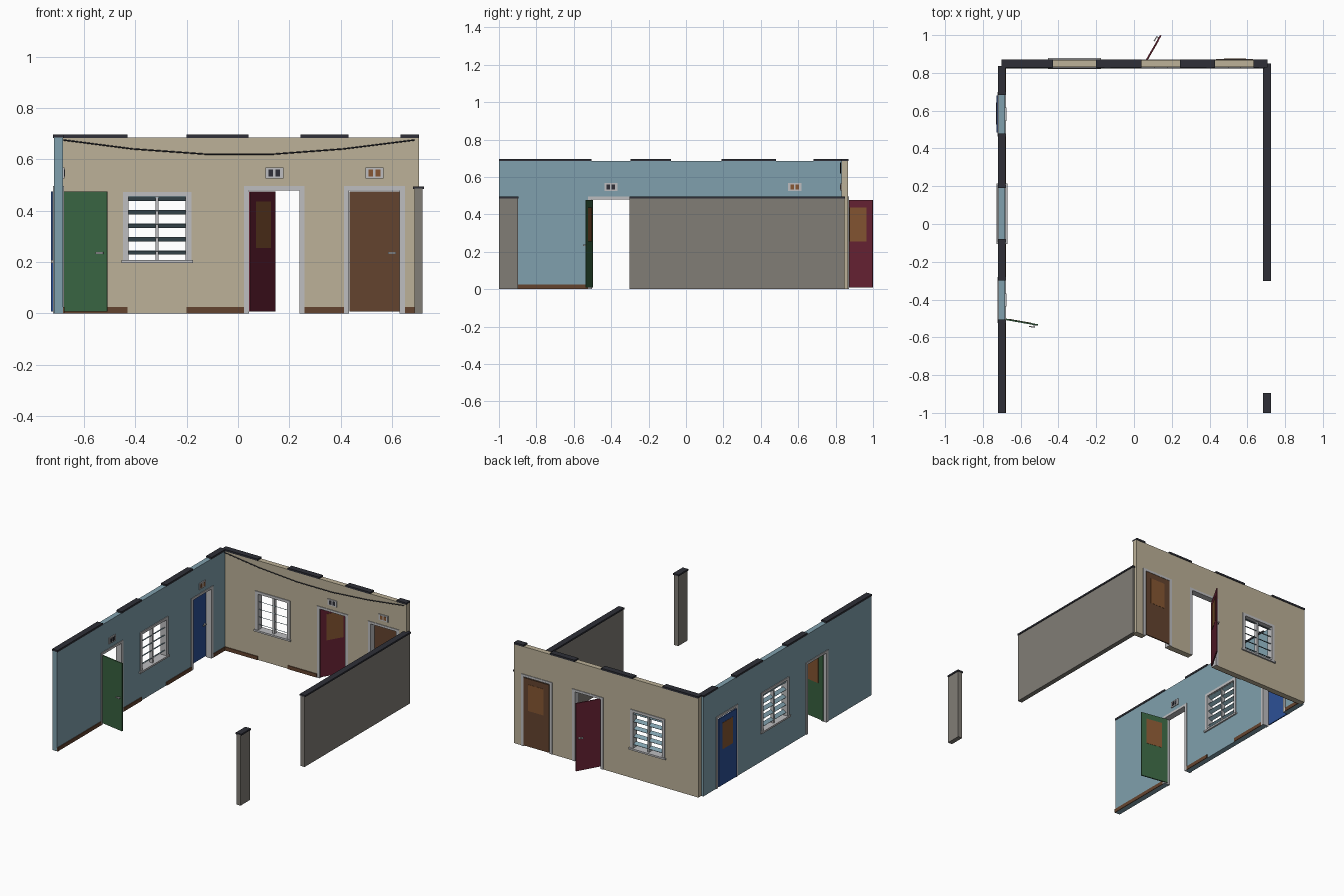
import bpy, bmesh, math
from mathutils import Matrix, Vector

if "Cube" in bpy.data.objects:
    bpy.data.objects.remove(bpy.data.objects["Cube"])


def mat(name, r, g, b):
    m = bpy.data.materials.new(name)
    m.diffuse_color = [((c / 255 + 0.055) / 1.055) ** 2.4 for c in (r, g, b)] + [1]
    m.use_nodes = True
    m.node_tree.nodes["Principled BSDF"].inputs["Base Color"].default_value = m.diffuse_color
    return m


BLUE_WALL = mat("pale blue plaster", 128, 160, 173)
TAN_WALL = mat("tan plaster", 188, 177, 152)
GREY_WALL = mat("grey render", 129, 125, 118)
CAP = mat("charcoal", 46, 47, 55)
TRIM = mat("light grey trim", 190, 190, 192)
BROWN = mat("brown wood", 100, 68, 47)
GREEN = mat("green paint", 56, 99, 65)
MAROON = mat("maroon paint", 104, 34, 52)
BLUE = mat("blue paint", 44, 80, 150)
AMBER = mat("amber panel", 134, 86, 50)

T = 0.018       # half wall thickness
H = 0.686       # wall height
DOOR_TOP = 0.483
WIN = (0.203, 0.462)


def finish(bm, name, material, xf):
    bmesh.ops.recalc_face_normals(bm, faces=bm.faces)
    bm.transform(xf)
    me = bpy.data.meshes.new(name)
    bm.to_mesh(me)
    bm.free()
    me.materials.append(material)
    ob = bpy.data.objects.new(name, me)
    bpy.context.collection.objects.link(ob)
    return ob


def box(name, material, u, v, z, xf=Matrix()):
    """Box from (min, max) ranges along, across and up."""
    bm = bmesh.new()
    bmesh.ops.create_cube(bm, size=1)
    for p in bm.verts:
        p.co = Vector([(r[0] + r[1]) / 2 + c * (r[1] - r[0])
                       for c, r in zip(p.co, (u, v, z))])
    return finish(bm, name, material, xf)


def wall(name, material, u0, u1, holes, xf):
    """Slab with rectangular openings (a, b, bottom, top)."""
    us = sorted({u0, u1} | {h[i] for h in holes for i in (0, 1)})
    zs = sorted({0, H} | {h[i] for h in holes for i in (2, 3)})
    bm = bmesh.new()
    for a, b in zip(us, us[1:]):
        for c, d in zip(zs, zs[1:]):
            if any(h[0] <= a and b <= h[1] and h[2] <= c and d <= h[3] for h in holes):
                continue
            bm.faces.new([bm.verts.new((x, -T, z))
                          for x, z in ((a, c), (b, c), (b, d), (a, d))])
    bmesh.ops.remove_doubles(bm, verts=bm.verts, dist=1e-5)
    ext = bmesh.ops.extrude_face_region(bm, geom=bm.faces[:], use_keep_orig=True)
    moved = [g for g in ext["geom"] if isinstance(g, bmesh.types.BMVert)]
    bmesh.ops.translate(bm, verts=moved, vec=(0, 2 * T, 0))
    finish(bm, name, material, xf)


def window(name, a, b, xf):
    z0, z1 = WIN
    d = (-0.023, 0.023)
    for side, u in (("left", (a - 0.018, a + 0.004)), ("right", (b - 0.004, b + 0.018))):
        box(f"{name}_{side}_jamb", TRIM, u, d, (z0, z1 + 0.012), xf)
    box(name + "_head", TRIM, (a, b), d, (z1 - 0.006, z1 + 0.012), xf)
    box(name + "_sill", TRIM, (a - 0.025, b + 0.025), (-0.029, 0.029), (0.196, 0.208), xf)
    m = (a + b) / 2
    box(name + "_mullion", TRIM, (m - 0.006, m + 0.006), (-0.012, 0.012), (z0, z1), xf)
    # tilted louvre slats, outer edge lower
    for i in range(5):
        tilt = xf @ Matrix.Translation((0, 0, 0.237 + i * 0.0525)) @ Matrix.Rotation(math.radians(-30), 4, 'X')
        box(f"{name}_slat_{i + 1}", BLUE_WALL, (a + 0.004, b - 0.004),
            (-0.014, 0.014), (-0.0015, 0.0015), tilt)


def door(name, material, a, b, angle, hinge_v, panel_side, xf):
    # casing around the opening
    d = (-0.022, 0.022)
    box(name + "_left_jamb", TRIM, (a - 0.017, a + 0.003), d, (0, DOOR_TOP + 0.013), xf)
    box(name + "_right_jamb", TRIM, (b - 0.003, b + 0.017), d, (0, DOOR_TOP + 0.013), xf)
    box(name + "_head", TRIM, (a, b), d, (DOOR_TOP - 0.003, DOOR_TOP + 0.013), xf)
    # hinged leaf with a panel on one face and a lever handle on the other
    leaf = xf @ Matrix.Translation((a + 0.005, hinge_v, 0)) @ Matrix.Rotation(math.radians(angle), 4, 'Z')
    box(name + "_leaf", material, (0, 0.194), (-0.004, 0.004), (0.008, 0.476), leaf)

    def strip(s, v0, v1):
        return tuple(sorted((s * v0, s * v1)))
    s = panel_side
    box(name + "_panel", AMBER, (0.042, 0.158), strip(s, 0.003, 0.0055), (0.255, 0.437), leaf)
    box(name + "_handle_stem", TRIM, (0.172, 0.18), strip(-s, 0.003, 0.016), (0.231, 0.239), leaf)
    box(name + "_handle_lever", TRIM, (0.15, 0.18), strip(-s, 0.012, 0.018), (0.231, 0.239), leaf)


def switch_plate(name, u, insert, xf):
    box(name, TRIM, (u - 0.035, u + 0.035), (-T - 0.006, -T), (0.526, 0.568), xf)
    for i, c in enumerate((u - 0.014, u + 0.014)):
        box(f"{name}_insert_{i + 1}", insert, (c - 0.009, c + 0.009),
            (-T - 0.008, -T - 0.005), (0.534, 0.56), xf)


def room_side(name, material, u0, u1, win, doors, xf):
    """Full-height wall with one window and two doors, negative v facing indoors."""
    holes = [(*win, *WIN)] + [(d[2], d[3], 0, DOOR_TOP) for d in doors]
    wall(name + "_wall", material, u0, u1, holes, xf)
    window(name + "_window", *win, xf)
    for n, (label, m, a, b, ang, hv, ps, insert) in enumerate(doors):
        door(f"{name}_{label}_door", m, a, b, ang, hv, ps, xf)
        switch_plate(f"{name}_switch_{n + 1}", (a + b) / 2, insert, xf)
    # caps and skirting only on the solid stretches
    gaps = sorted((h[0], h[1], h[2] == 0) for h in holes)
    starts = [(u0, False)] + [(g[1], g[2]) for g in gaps]
    ends = [(g[0], g[2]) for g in gaps] + [(u1, False)]
    for i, ((a, da), (b, db)) in enumerate(zip(starts, ends)):
        box(f"{name}_cap_{i + 1}", CAP, (a, b), (-0.021, 0.021), (H - 0.002, 0.697), xf)
        box(f"{name}_skirting_{i + 1}", BROWN, (a + 0.017 * da, b - 0.017 * db),
            (-T - 0.005, -T), (0, 0.025), xf)


back = Matrix.Translation((0, 0.849, 0))
left = Matrix.Translation((-0.70, 0, 0)) @ Matrix.Rotation(math.pi / 2, 4, 'Z')

room_side("back", TAN_WALL, -0.702, 0.706, (-0.43, -0.20), [
    ("maroon", MAROON, 0.04, 0.243, 60, -0.018, -1, CAP),
    ("brown", BROWN, 0.43, 0.633, 0, 0.021, 1, AMBER)], back)
room_side("left", BLUE_WALL, -1.0, 0.836, (-0.08, 0.19), [
    ("green", GREEN, -0.506, -0.298, -100, 0.0, 1, CAP),
    ("blue", BLUE, 0.48, 0.683, 0, 0.024, 1, AMBER)], left)

# low boundary wall on the right, with its separate end pier
for name, y0, y1 in (("boundary_wall", -0.302, 0.848), ("boundary_pier", -1.0, -0.898)):
    box(name, GREY_WALL, (0.688, 0.72), (y0, y1), (0, 0.486))
    box(name + "_cap", CAP, (0.683, 0.725), (y0, y1 + 0.003), (0.484, 0.495))

# cable sagging along the back wall
cu = bpy.data.curves.new("cable", 'CURVE')
cu.dimensions = '3D'
cu.bevel_depth = 0.003
cu.bevel_resolution = 1
sp = cu.splines.new('POLY')
sp.points.add(5)
for p, (x, z) in zip(sp.points, ((-0.682, 0.676), (-0.41, 0.641), (-0.13, 0.621),
                                 (0.14, 0.621), (0.41, 0.641), (0.69, 0.676))):
    p.co = (x, 0.826, z, 1)
cu.materials.append(CAP)
bpy.context.collection.objects.link(bpy.data.objects.new("cable", cu))
